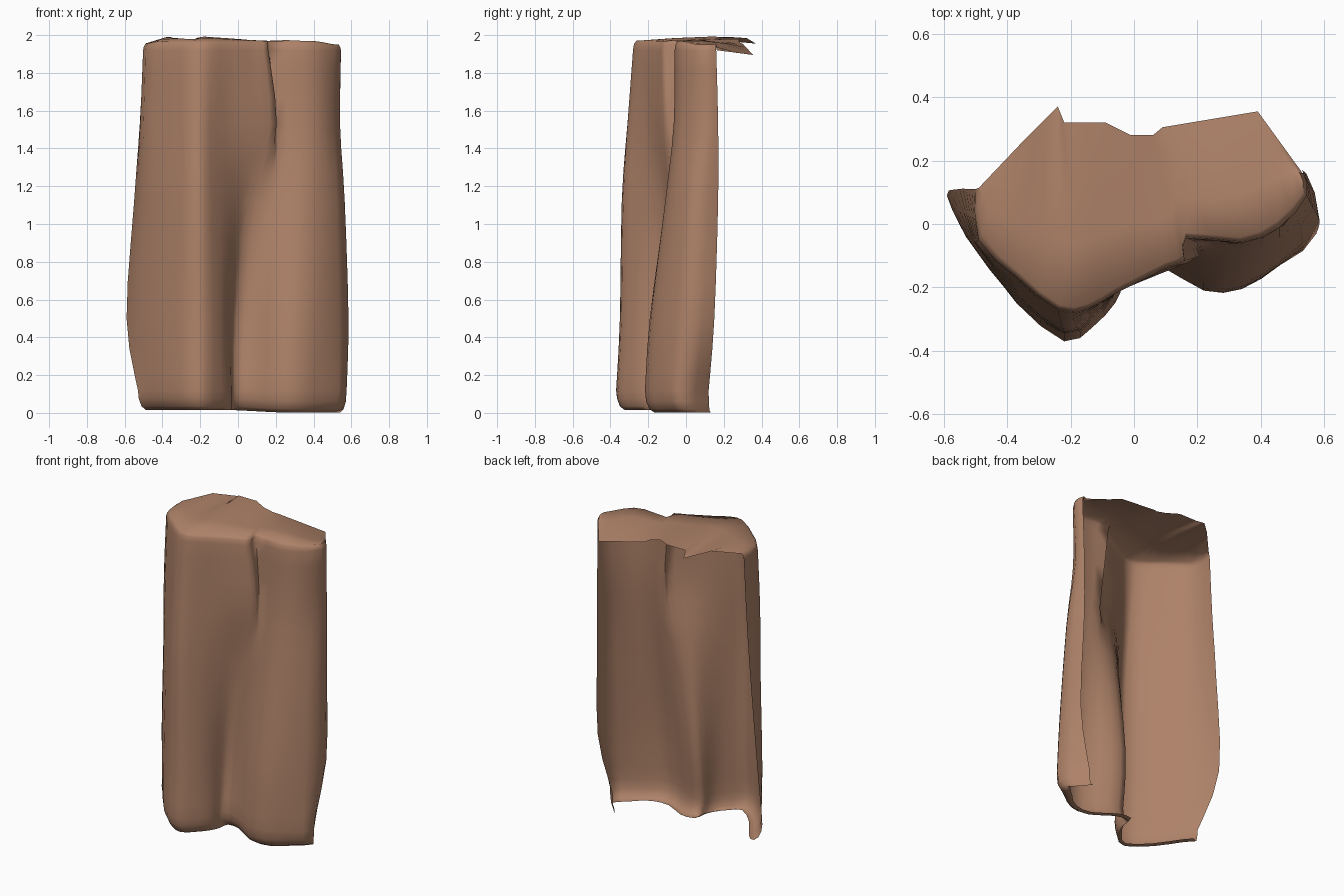
import bpy, bmesh, math
from mathutils import Vector

if "Cube" in bpy.data.objects:
    bpy.data.objects.remove(bpy.data.objects["Cube"])

# Plan outlines of the cliff face, left back end round the front to the right back end
PROFILES = [
    (0.12, [(-.53, -.04), (-.48, -.10), (-.37, -.25), (-.22, -.37), (-.13, -.325), (-.06, -.25), (-.035, -.19),
            (-.02, -.125), (.08, -.13), (.22, -.21), (.34, -.205), (.46, -.13), (.575, -.03), (.45, .12)]),
    (0.50, [(-.59, .09), (-.53, -.04), (-.38, -.23), (-.22, -.35), (-.13, -.31), (-.07, -.24), (-.04, -.16),
            (-.01, -.09), (.09, -.10), (.22, -.18), (.34, -.185), (.46, -.12), (.585, .01), (.54, .15)]),
    (1.12, [(-.55, .11), (-.51, -.05), (-.37, -.22), (-.22, -.34), (-.14, -.30), (-.07, -.23), (-.01, -.16),
            (.05, -.11), (.14, -.09), (.23, -.10), (.34, -.11), (.46, -.06), (.565, .05), (.53, .17)]),
    (1.53, [(-.52, .11), (-.50, -.06), (-.37, -.19), (-.23, -.31), (-.15, -.285), (-.06, -.22), (.02, -.18),
            (.12, -.14), (.205, -.10), (.20, -.06), (.34, -.065), (.46, -.02), (.54, .10), (.53, .17)]),
    (1.92, [(-.50, .11), (-.49, -.05), (-.37, -.17), (-.24, -.272), (-.15, -.27), (-.06, -.22), (.02, -.18),
            (.10, -.14), (.16, -.115), (.165, -.045), (.34, -.06), (.46, -.01), (.545, .09), (.535, .16)]),
]
# Ragged rear edge of the top cap
REAR = [(-.49, .113, 1.955), (-.36, .25, 1.99), (-.24, .37, 1.955), (-.22, .32, 1.985), (-.09, .32, 1.985),
        (-.01, .28, 1.98), (.06, .28, 1.965), (.09, .305, 1.95), (.39, .355, 1.895), (.53, .162, 1.92)]


def spline(pts, steps):
    """Smooth curve through the points."""
    out = []
    for i in range(len(pts) - 1):
        a, b, c, d = (pts[max(0, min(len(pts) - 1, i + k))] for k in (-1, 0, 1, 2))
        for s in range(steps):
            t = s / steps
            out.append(b + (c - a) * (t / 2) + (2 * a - 5 * b + 4 * c - d) * (t * t / 2)
                       + (3 * b - a - 3 * c + d) * (t ** 3 / 2))
    return out + [pts[-1]]


def smoothstep(lo, hi, v):
    t = max(0, min(1, (v - lo) / (hi - lo)))
    return t * t * (3 - 2 * t)


def sample_edge(pts, n):
    """Spread n points along a polyline by index, keeping its corners."""
    f = [i / (n - 1) * (len(pts) - 1) for i in range(n)]
    for k in range(len(pts)):
        near = min(range(n), key=lambda i: abs(f[i] - k))
        f[near] = k
    out = []
    for v in f:
        k = min(int(v), len(pts) - 2)
        out.append(pts[k].lerp(pts[k + 1], v - k))
    return out


# Wall rows, smoothed across and then upwards
rows = [spline([Vector((x, y, z)) for x, y in outline], 2) for z, outline in PROFILES]
wall = [list(r) for r in zip(*[spline(list(col), 3) for col in zip(*rows)])]


# Rounded foot curling under into a narrow lip that fades at the right back end
def foot(z, amount):
    row = []
    for p in wall[0]:
        left = smoothstep(0, -.5, p.x)
        fade = 1 - .85 * smoothstep(-.08, .08, p.y)
        q = p + Vector((.06 * left - .05 * smoothstep(.35, .58, p.x),
                        .075 * fade * (1 - .4 * left), 0)) * amount
        q.z = z + .015 * smoothstep(.3, -.1, p.x)
        row.append(q)
    return row


lip = [foot(.008, 1), foot(.001, .7), foot(.02, .32), foot(.06, .08)]

# Top cap: softened rim, domed middle, sagging rear edge
cap = []
for inset, rise in ((.006, .032), (.022, .05)):
    cap.append([Vector((p.x * (1 - inset), p.y + inset * .8 * smoothstep(.16, .0, p.y),
                        p.z + rise - .02 * smoothstep(.4, .54, abs(p.x)))) for p in wall[-1]])
rim = cap[-1]
rear = sample_edge([Vector(p) for p in REAR], len(rim))
for t in (.33, .67):
    row = [a.lerp(b, t) for a, b in zip(rim, rear)]
    for p in row:
        p.z += .014 * math.exp(-((p.x + .24) / .16) ** 2) + .012 * math.exp(-((p.x - .3) / .12) ** 2)
    cap.append(row)
cap.append(rear)

# Skin all rows as one open-backed shell
bm = bmesh.new()
grid = [[bm.verts.new(p) for p in row] for row in lip + wall + cap]
for lo, hi in zip(grid, grid[1:]):
    for i in range(len(lo) - 1):
        bm.faces.new((lo[i], lo[i + 1], hi[i + 1], hi[i]))
mesh = bpy.data.meshes.new("cliff_rock")
bm.to_mesh(mesh)
bm.free()
rock = bpy.data.objects.new("cliff_rock", mesh)
bpy.context.collection.objects.link(rock)

# Brown stone
stone = bpy.data.materials.new("brown_stone")
stone.diffuse_color = (.425, .224, .14, 1)
stone.use_nodes = True
stone.node_tree.nodes["Principled BSDF"].inputs["Base Color"].default_value = stone.diffuse_color
mesh.materials.append(stone)

bpy.context.view_layer.objects.active = rock
rock.select_set(True)
bpy.ops.object.shade_smooth_by_angle(angle=math.radians(80))
